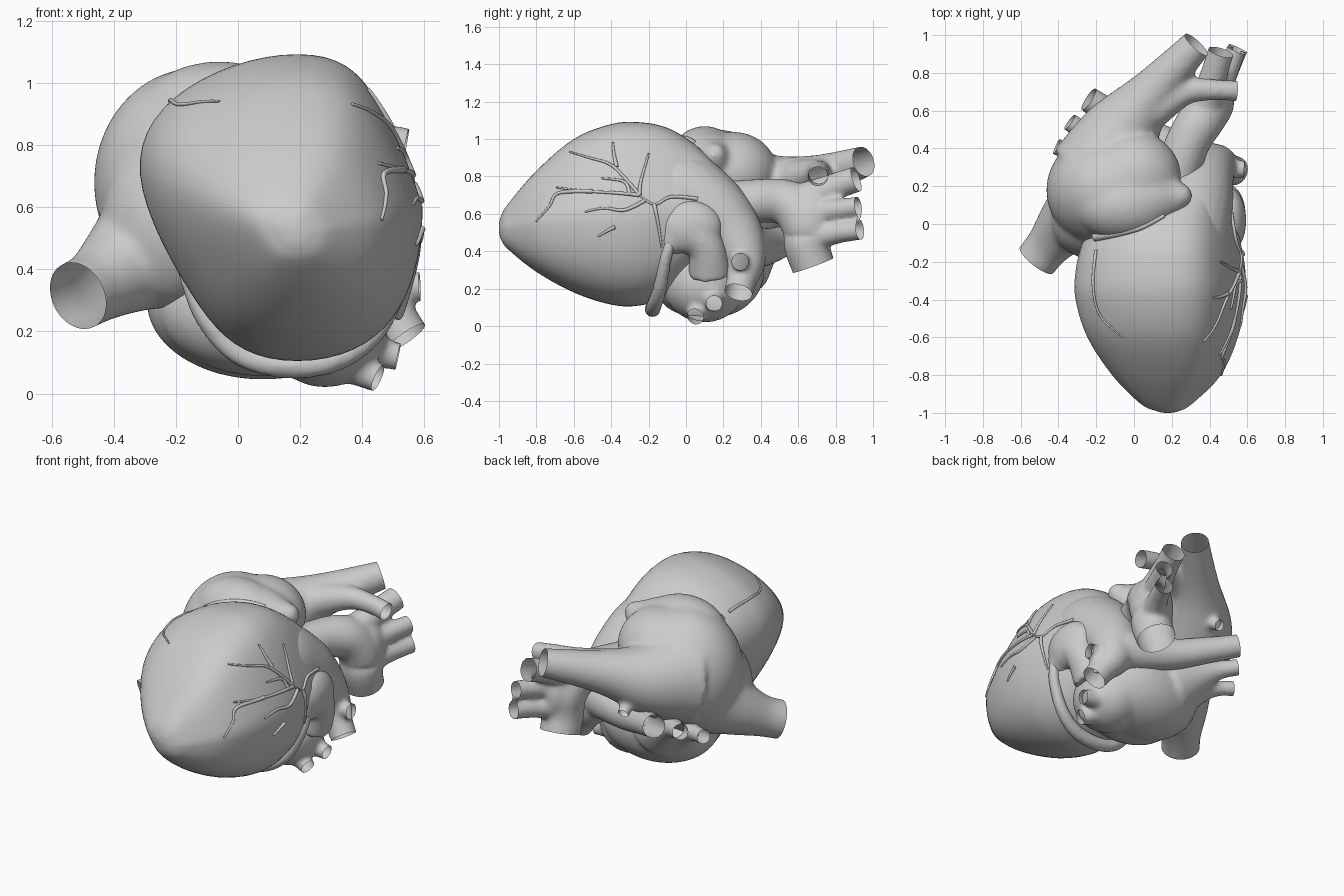
import bpy, bmesh, math
from mathutils import Vector, Matrix
from mathutils.bvhtree import BVHTree

if "Cube" in bpy.data.objects:
    bpy.data.objects.remove(bpy.data.objects["Cube"])


def spline(rows, n=6):
    """Smooth in-between rows (any number of values per row)."""
    out, last = [], len(rows) - 1
    for i in range(last):
        a, b, c, d = rows[max(i - 1, 0)], rows[i], rows[i + 1], rows[min(i + 2, last)]
        for k in range(n):
            t = k / n
            out.append(tuple(0.5 * (2 * q + (r - p) * t + (2 * p - 5 * q + 4 * r - s) * t * t
                                    + (3 * q - p - 3 * r + s) * t ** 3)
                             for p, q, r, s in zip(a, b, c, d)))
    return out + [tuple(rows[-1])]


def skin(bm, rings):
    """Bridge equal rings and cap both ends."""
    rings = [[bm.verts.new(p) for p in ring] for ring in rings]
    n = len(rings[0])
    for a, b in zip(rings, rings[1:]):
        for i in range(n):
            bm.faces.new((a[i], a[(i + 1) % n], b[(i + 1) % n], b[i]))
    bm.faces.new(rings[0])
    bm.faces.new(rings[-1])


def add_tube(bm, rows, extend=0.0):
    """Round tube through (x, y, z, radius) rows; returns its end plane."""
    path = spline(rows)
    end = Vector(path[-1][:3])
    axis = (end - Vector(path[-2][:3])).normalized()
    if extend:
        path.append((*(end + axis * extend), path[-1][3]))
    pts = [Vector(p[:3]) for p in path]
    rings = []
    for i, p in enumerate(pts):
        d = pts[min(i + 1, len(pts) - 1)] - pts[max(i - 1, 0)]
        q = d.to_track_quat('Z', 'Y')
        rings.append([p + q @ Vector((math.cos(a), math.sin(a), 0)) * path[i][3]
                      for a in (math.tau * k / 24 for k in range(24))])
    skin(bm, rings)
    return end, axis, path[-1][3]


def finish(name, bm):
    me = bpy.data.meshes.new(name)
    bm.to_mesh(me)
    bm.free()
    me.polygons.foreach_set("use_smooth", [True] * len(me.polygons))
    ob = bpy.data.objects.new(name, me)
    bpy.context.collection.objects.link(ob)
    return ob


def fuse(name, vessels=(), solids=(), blobs=(), soften=12):
    """Melt tubes and ellipsoids into one skin, then cut the vessel mouths open."""
    bm = bmesh.new()
    cuts = [add_tube(bm, v, 0.04) for v in vessels]
    for s in solids:
        add_tube(bm, s)
    for c, r in blobs:
        bmesh.ops.create_uvsphere(bm, u_segments=40, v_segments=24, radius=1,
                                  matrix=Matrix.LocRotScale(Vector(c), None, Vector(r)))
    bmesh.ops.recalc_face_normals(bm, faces=bm.faces)
    ob = finish(name, bm)
    m = ob.modifiers.new("fuse", 'REMESH')
    m.mode, m.voxel_size = 'VOXEL', 0.013
    m = ob.modifiers.new("soften", 'SMOOTH')
    m.factor, m.iterations = 0.5, soften
    ev = ob.evaluated_get(bpy.context.evaluated_depsgraph_get())
    bm = bmesh.new()
    bm.from_mesh(ev.to_mesh())
    ev.to_mesh_clear()
    ob.modifiers.clear()
    for co, no, r in cuts:
        faces = []
        for f in bm.faces:
            v = f.calc_center_median() - co
            h = v.dot(no)
            if -0.03 < h < 0.07 and (v - no * h).length < 1.25 * r:
                faces.append(f)
        geom = list({g for f in faces for g in (*f.verts, *f.edges)}) + faces
        bmesh.ops.bisect_plane(bm, geom=geom, plane_co=co, plane_no=no, clear_outer=True)
    bm.to_mesh(ob.data)
    bm.free()
    ob.data.polygons.foreach_set("use_smooth", [True] * len(ob.data.polygons))
    return ob


# Ventricles: rows of y, x min, x max, z min, z max
sections = [(-1.0, .165, .195, .51, .54), (-.99, .12, .24, .465, .585), (-.95, .04, .31, .41, .655),
            (-.8, -.10, .46, .29, .83), (-.6, -.225, .55, .18, 1.0), (-.4, -.285, .59, .115, 1.08),
            (-.25, -.285, .59, .11, 1.09), (-.1, -.25, .565, .16, 1.06),
            (.05, -.18, .53, .30, .97), (.18, .02, .50, .42, .84)]
rings = []
for y, x0, x1, z0, z1 in spline(sections, 5):
    ring = []
    for k in range(64):
        c, s = math.cos(math.tau * k / 64), math.sin(math.tau * k / 64)
        u = math.copysign(abs(c) ** 0.95, c)
        w = math.copysign(abs(s) ** 0.95, s)
        # left flank leans out above and tucks in below; right flank tucks in above
        lean = 0.04 * w * w - (1 - w * w) * (0.17 * w * (1 - u) + 0.14 * max(w, 0) * (1 + u)) / 2
        ring.append(((x0 + x1) / 2 + (x1 - x0) / 2 * u + lean * (x1 - x0) / 0.9, y,
                     (z0 + z1) / 2 + (z1 - z0) / 2 * w))
    rings.append(ring)
bm = bmesh.new()
skin(bm, rings)
bmesh.ops.recalc_face_normals(bm, faces=bm.faces)
surface = BVHTree.FromBMesh(bm)
finish("ventricles", bm)

# Right atrium with its auricle and the large veins
fuse("right_atrium_and_veins",
     vessels=[[(-.15, .29, .68, .295), (-.07, .48, .71, .215), (.10, .70, .79, .128), (.33, .95, .88, .084)],
              [(.10, .60, .79, .10), (.27, .70, .82, .072), (.42, .71, .82, .058), (.54, .705, .80, .057)],
              [(-.19, .12, .53, .27), (-.35, .0, .42, .17), (-.45, -.11, .35, .122), (-.515, -.19, .315, .115)],
              [(-.02, .56, .68, .07), (-.05, .65, .61, .042), (-.06, .71, .57, .038)]],
     solids=[[(-.15, .12, .84, .21), (.05, .13, .88, .17), (.2, .145, .90, .11), (.30, .16, .94, .035)]],
     blobs=[((-.13, .18, .68), (.335, .31, .37)), ((.0, .25, .82), (.25, .24, .22)),
            ((-.06, .10, .88), (.27, .19, .19)), ((-.21, .03, .55), (.23, .22, .28))], soften=25)

# Aorta with arch branches
fuse("aorta",
     vessels=[[(.20, .18, .64, .13), (.28, .42, .67, .118), (.36, .56, .65, .125), (.40, .635, .55, .13),
               (.405, .645, .43, .122), (.40, .68, .325, .117)],
              [(.38, .64, .68, .09), (.42, .78, .74, .074), (.46, .91, .785, .07)],
              [(.42, .66, .60, .08), (.49, .80, .622, .06), (.54, .92, .64, .053)],
              [(.42, .67, .48, .09), (.49, .80, .50, .062), (.55, .93, .515, .055)]],
     blobs=[((.42, .67, .56), (.11, .12, .17))])

# Pulmonary trunk and arteries
fuse("pulmonary_arteries",
     vessels=[[(.22, -.25, .68, .24), (.265, -.05, .70, .25), (.32, .12, .62, .21), (.37, .25, .49, .165),
               (.43, .31, .35, .12), (.485, .30, .26, .085), (.54, .28, .18, .077)],
              [(.35, .32, .42, .13), (.1, .45, .43, .095), (-.1, .57, .48, .078), (-.24, .66, .52, .069)],
              [(.42, .31, .37, .09), (.52, .295, .345, .052), (.585, .29, .345, .047)]])

# Left atrium and pulmonary veins
fuse("left_atrium_and_veins",
     vessels=[[(.28, .10, .17, .11), (.38, .07, .085, .06), (.45, .05, .05, .047)],
              [(.32, .17, .19, .11), (.43, .155, .14, .06), (.515, .15, .12, .045)],
              [(-.05, .30, .34, .18), (-.22, .45, .43, .068), (-.34, .54, .465, .05)],
              [(-.05, .24, .30, .18), (-.28, .35, .38, .06), (-.41, .41, .405, .046)]],
     blobs=[((.08, .14, .295), (.375, .28, .25)), ((.09, .03, .26), (.34, .21, .205)),
            ((.28, .10, .22), (.20, .22, .20))], soften=15)

# Left auricle
fuse("left_auricle",
     solids=[[(.46, -.05, .57, .08), (.49, .03, .52, .10), (.48, .11, .42, .10), (.42, .13, .28, .12)]],
     blobs=[((.50, .02, .53), (.095, .175, .145)), ((.49, -.07, .47), (.08, .09, .09))])

# Vein wrapped around the groove under the ventricles
fuse("coronary_sinus",
     solids=[[(.53, -.08, .46, .035), (.52, -.11, .36, .035), (.44, -.14, .20, .038), (.31, -.17, .11, .042),
              (.15, -.18, .09, .042), (0, -.18, .13, .038), (-.11, -.19, .25, .034), (-.18, -.20, .40, .02)]])


def surface_vessel(name, flat, from_top=False, r=0.011):
    """Thin vessel laid on the ventricles, drawn in the side (y, z) or top (x, y) view."""
    hits = []
    for a, b in spline(flat, 6):
        o, d = (Vector((a, b, 2)), Vector((0, 0, -1))) if from_top else \
               (Vector((2, a, b)), Vector((-1, 0, 0)))
        p, normal = surface.ray_cast(o, d)[:2]
        if p:
            hits.append(p + normal * 0.3 * r)
    bm = bmesh.new()
    n = len(hits)
    add_tube(bm, [(*p, r * (1 - 0.6 * i / n)) for i, p in enumerate(hits)])
    bmesh.ops.recalc_face_normals(bm, faces=bm.faces)
    finish(name, bm)


# Coronary arteries over the wall
node = (-.25, .70)
side = [[(.06, .68), (-.08, .69), (-.17, .65), node],
        [node, (-.30, .76), (-.40, .86), (-.52, .90), (-.62, .93)],
        [(-.37, .85), (-.385, .92), (-.39, .98)],
        [node, (-.24, .78), (-.20, .92)],
        [node, (-.36, .71), (-.52, .72), (-.69, .74)],
        [(-.30, .70), (-.33, .77), (-.45, .79)],
        [(-.50, .72), (-.68, .71), (-.73, .64), (-.80, .56)],
        [(-.22, .67), (-.33, .62), (-.44, .63), (-.54, .61)],
        [(-.38, .53), (-.42, .51), (-.47, .48)],
        [(-.17, .65), (-.15, .55), (-.13, .42)]]
for i, line in enumerate(side):
    surface_vessel(f"coronary_branch_{i + 1}", line)
surface_vessel("right_coronary_branch", [(-.20, -.14), (-.215, -.32), (-.18, -.48), (-.06, -.60)], True, 0.009)
surface_vessel("groove_vessel", [(-.20, -.07), (-.08, -.05), (.04, -.02), (.16, .04)], True, 0.025)
